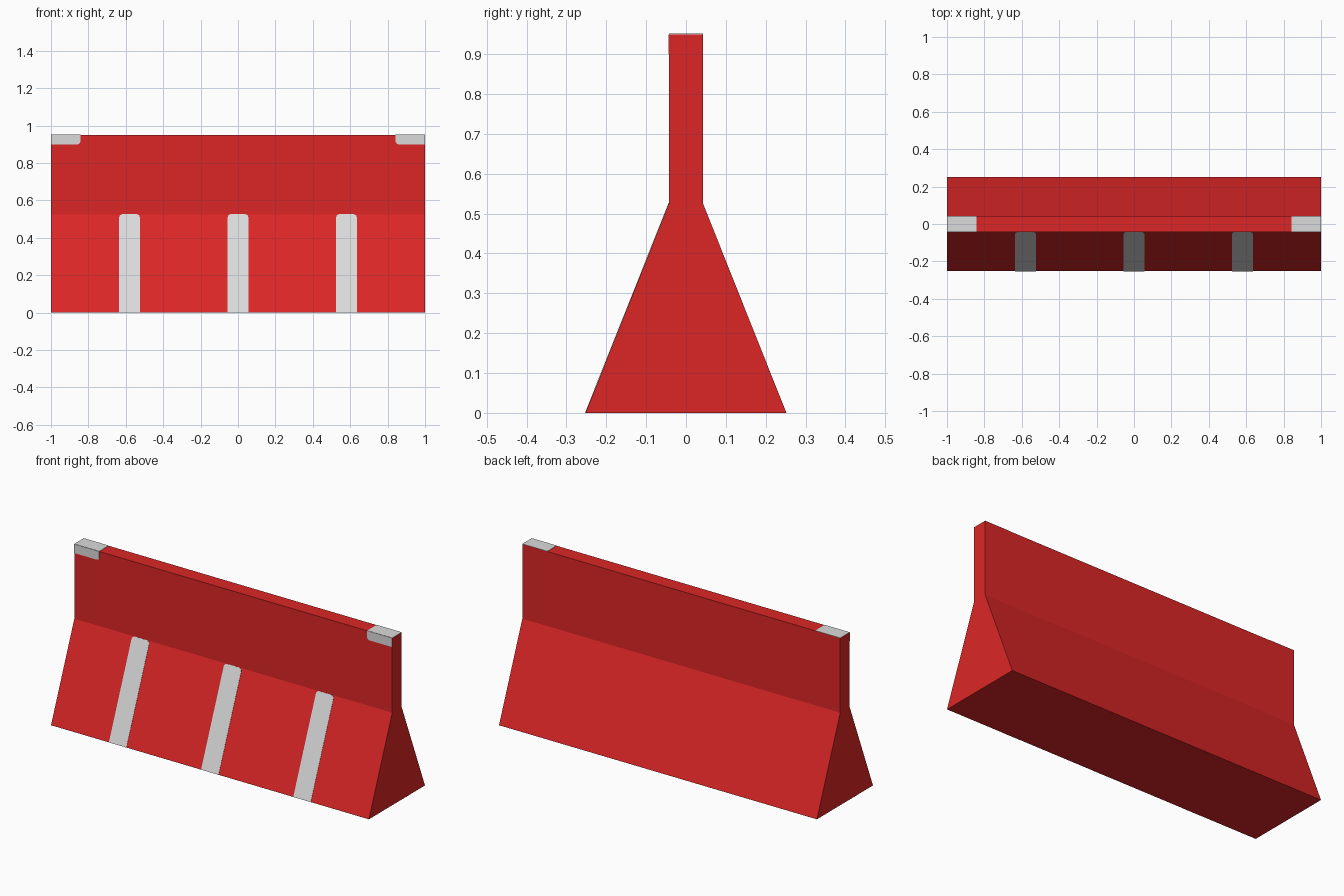
import bpy, bmesh, math
from mathutils import Vector

if "Cube" in bpy.data.objects:
    bpy.data.objects.remove(bpy.data.objects["Cube"])

HALF_LEN, HALF_BASE, HALF_TOP = 1.0, 0.252, 0.0425
CREASE_Z, TOP_Z = 0.526, 0.95
THICK = 0.0015


def material(name, color):
    m = bpy.data.materials.new(name)
    m.use_nodes = True
    m.diffuse_color = color
    m.node_tree.nodes["Principled BSDF"].inputs["Base Color"].default_value = color
    return m


red = material("barrier red", (0.716, 0.0194, 0.0194, 1))
white = material("marking white", (0.708, 0.708, 0.708, 1))


def prism(name, points, depth, mat):
    """Solid made by extruding a flat outline along a vector."""
    bm = bmesh.new()
    face = bm.faces.new([bm.verts.new(p) for p in points])
    ext = bmesh.ops.extrude_face_region(bm, geom=[face], use_keep_orig=True)
    moved = [g for g in ext["geom"] if isinstance(g, bmesh.types.BMVert)]
    bmesh.ops.translate(bm, verts=moved, vec=depth)
    bmesh.ops.recalc_face_normals(bm, faces=bm.faces[:])
    mesh = bpy.data.meshes.new(name)
    bm.to_mesh(mesh)
    bm.free()
    mesh.materials.append(mat)
    obj = bpy.data.objects.new(name, mesh)
    bpy.context.collection.objects.link(obj)
    return obj


def rounded_rect(x0, x1, v0, v1, radii):
    """2D outline; radii run bottom-left, bottom-right, top-right, top-left."""
    corners = [(x0, v0), (x1, v0), (x1, v1), (x0, v1)]
    signs = [(1, 1), (-1, 1), (-1, -1), (1, -1)]
    out = []
    for i, ((x, v), (sx, sv), r) in enumerate(zip(corners, signs, radii)):
        if r == 0:
            out.append((x, v))
            continue
        for k in range(5):
            a = math.pi * (1 + i / 2 + k / 8)
            out.append((x + r * (sx + math.cos(a)), v + r * (sv + math.sin(a))))
    return out


# Barrier body: sloped foot with an upright wall
half = [(HALF_BASE, 0), (HALF_TOP, CREASE_Z), (HALF_TOP, TOP_Z)]
profile = half + [(-y, z) for y, z in reversed(half)]
prism("barrier_body", [(-HALF_LEN, y, z) for y, z in profile],
      (2 * HALF_LEN, 0, 0), red)

# Stripes lying on the front slope
foot = Vector((0, -HALF_BASE, 0))
up = Vector((0, HALF_BASE - HALF_TOP, CREASE_Z))
slope_len = up.length
up.normalize()
outward = Vector((0, -up.z, up.y))
for label, cx in (("right", -0.58), ("middle", 0), ("left", 0.58)):
    outline = rounded_rect(cx - 0.055, cx + 0.055, 0, slope_len,
                           (0, 0, 0.018, 0.018))
    prism(f"{label}_stripe", [foot + up * v + Vector((x, 0, 0)) for x, v in outline],
          outward * THICK, white)

# Corner markers on the top and the front of the wall
for label, s in (("right", -1), ("left", 1)):
    x0, x1 = sorted((s * HALF_LEN, s * 0.843))
    r = 0.015
    radii = (0, r, 0, 0) if s < 0 else (r, 0, 0, 0)
    prism(f"{label}_front_marker",
          [(x, -HALF_TOP, v) for x, v in rounded_rect(x0, x1, 0.9, TOP_Z, radii)],
          (0, -THICK, 0), white)
    prism(f"{label}_top_marker",
          [(x, y, TOP_Z) for x, y in
           rounded_rect(x0, x1, -HALF_TOP, HALF_TOP, (0, 0, 0, 0))],
          (0, 0, THICK), white)
